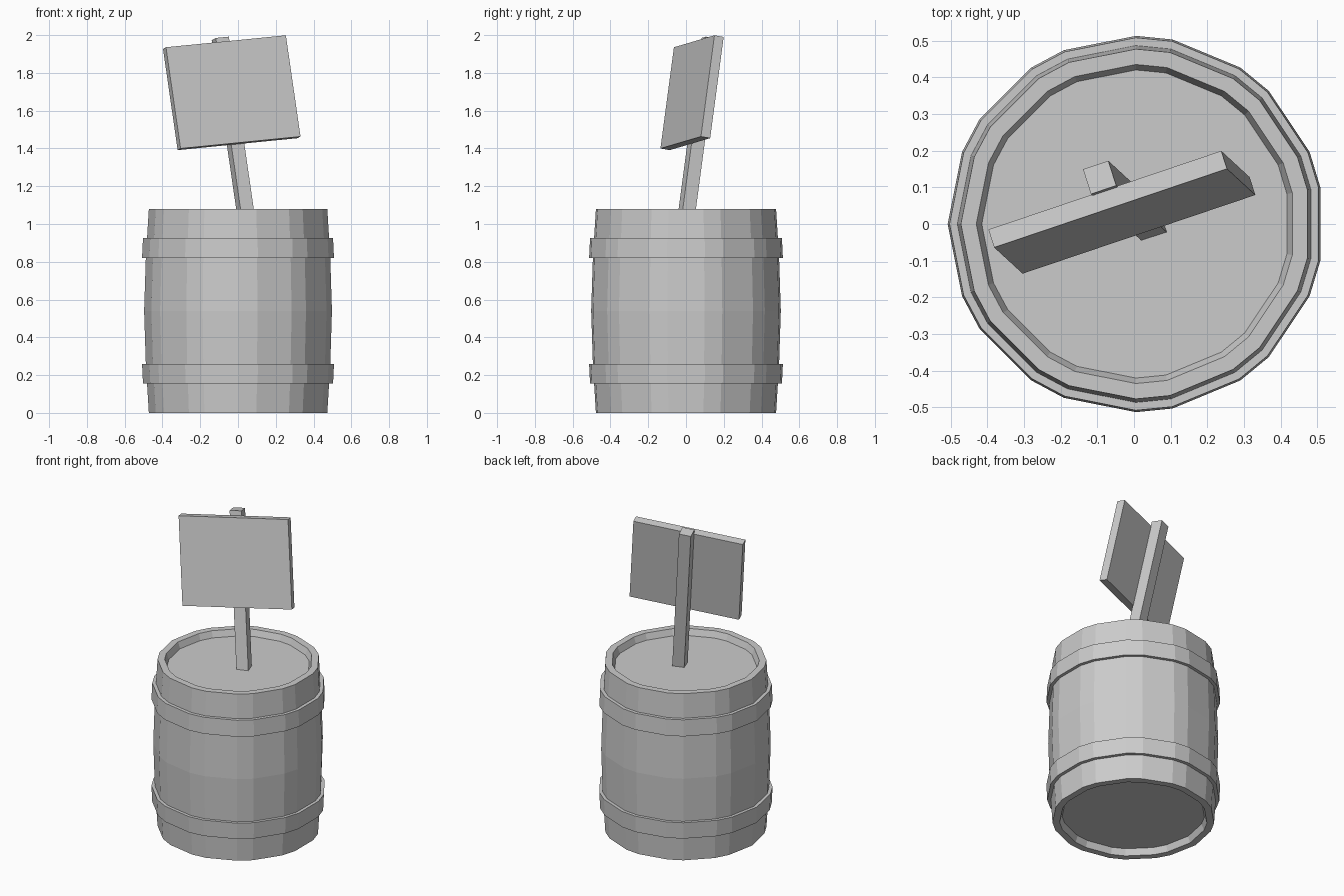
import bpy
from math import radians, sin, cos
from mathutils import Matrix, Vector

if "Cube" in bpy.data.objects:
    bpy.data.objects.remove(bpy.data.objects["Cube"])

# Uneven stave angles: a 32-step circle with every third step skipped
STEPS = [k for k in range(25) if k % 3 != 2] + [26, 27, 29, 30]
ANGLES = [radians(90 - 11.25 * k) for k in reversed(STEPS)]
CX = 0.005


def make(name, verts, faces):
    mesh = bpy.data.meshes.new(name)
    mesh.from_pydata(verts, [], faces)
    mesh.update()
    ob = bpy.data.objects.new(name, mesh)
    bpy.context.collection.objects.link(ob)
    return ob


def lathe(name, profile, closed):
    """Revolve (radius, z) points, listed bottom to top on the outside."""
    n, m = len(ANGLES), len(profile)
    verts = [(CX + r * cos(a), r * sin(a), z) for r, z in profile for a in ANGLES]
    faces = []
    for j in range(m if closed else m - 1):
        k = (j + 1) % m
        for i in range(n):
            h = (i + 1) % n
            faces.append((j * n + i, j * n + h, k * n + h, k * n + i))
    if not closed:
        faces.append(tuple(reversed(range(n))))
        faces.append(tuple(range((m - 1) * n, m * n)))
    return make(name, verts, faces)


# Barrel body with recessed bottom and lid
H = 1.08
lower = [(0.42, 0.04), (0.435, 0.0), (0.477, 0.0), (0.493, 0.26)]
upper = [(r, H - z) for r, z in reversed(lower)]
lathe("barrel_body", lower + [(0.502, H / 2)] + upper, False)

# Metal hoops, mirrored about mid height
hoop = [(0.475, 0.155), (0.508, 0.155), (0.513, 0.26), (0.475, 0.26)]
lathe("lower_hoop", hoop, True)
lathe("upper_hoop", [(r, H - z) for r, z in reversed(hoop)], True)

# Leaning sign: board and post share one tilted frame
ex = Vector((0.944, 0.319, 0.094)).normalized()
ey = Vector((-0.138, 0.132, 0.98)).cross(ex).normalized()
ez = ex.cross(ey)
frame = Matrix((ex, ey, ez)).transposed().to_4x4()
frame.translation = (-0.033, 0.032, 1.695)


def box(name, size, centre):
    verts = [frame @ Vector([c + s * d / 2 for c, s, d in zip(centre, size, (x, y, z))])
             for z in (-1, 1) for y in (-1, 1) for x in (-1, 1)]
    return make(name, verts, [(0, 2, 3, 1), (4, 5, 7, 6), (0, 1, 5, 4),
                              (2, 6, 7, 3), (0, 4, 6, 2), (1, 3, 7, 5)])


box("sign_board", (0.673, 0.052, 0.546), (0, 0, 0))
box("sign_post", (0.073, 0.072, 1.02), (0, 0.059, 0.303 - 0.51))
